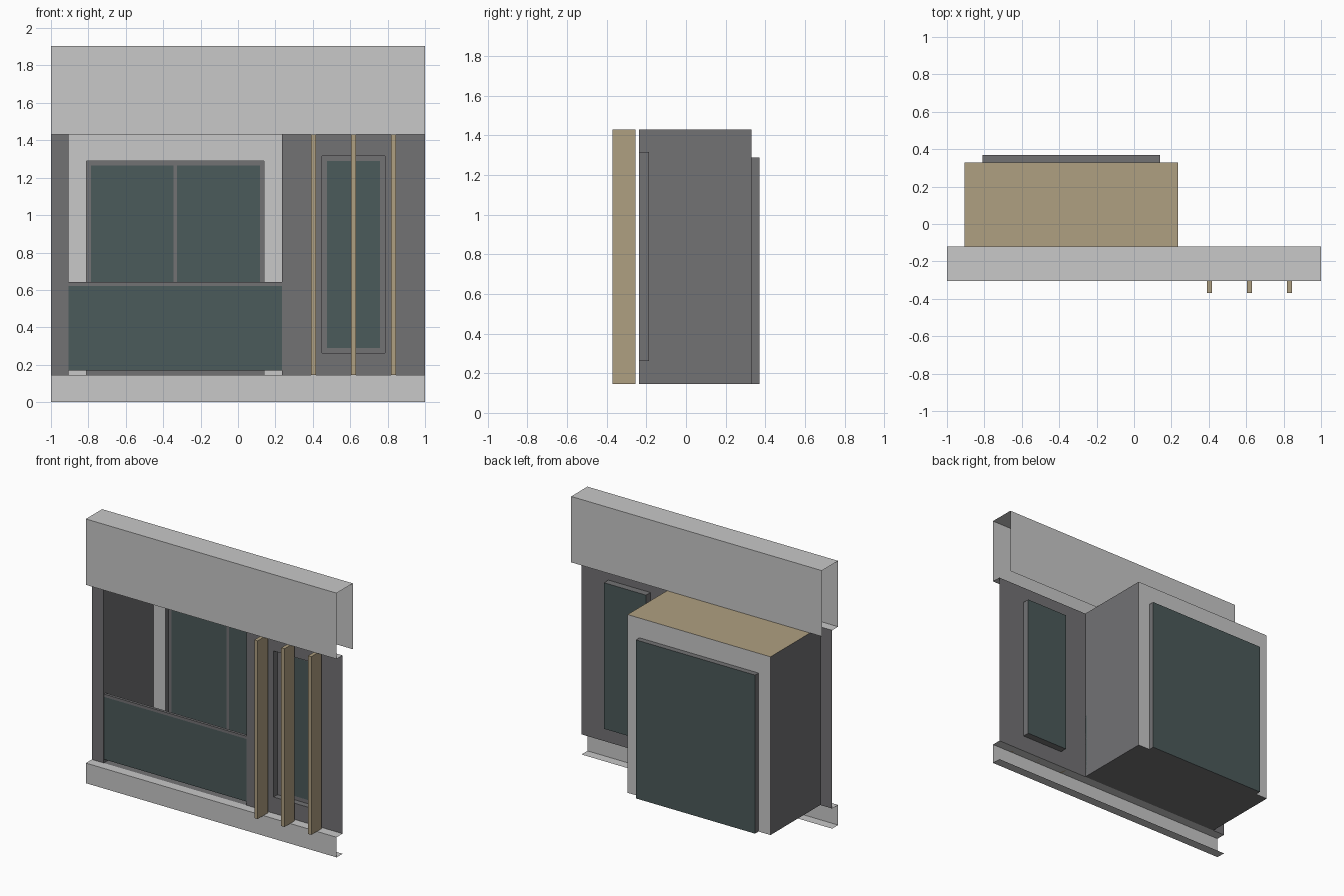
import bpy
import bmesh

cube = bpy.data.objects.get("Cube")
if cube:
    bpy.data.objects.remove(cube, do_unlink=True)


def material(name, rgb):
    m = bpy.data.materials.new(name)
    m.use_nodes = True
    m.diffuse_color = (*rgb, 1)
    m.node_tree.nodes["Principled BSDF"].inputs["Base Color"].default_value = (*rgb, 1)
    return m


CONCRETE = material("light concrete", (0.58, 0.58, 0.58))
CLADDING = material("dark grey cladding", (0.17, 0.168, 0.175))
GLASS = material("teal glass", (0.07, 0.103, 0.103))
WOOD = material("tan wood", (0.43, 0.35, 0.22))


def build(name, faces, mat):
    """Make an object from a list of faces given as corner points."""
    bm = bmesh.new()
    for corners in faces:
        bm.faces.new([bm.verts.new(c) for c in corners])
    bmesh.ops.remove_doubles(bm, verts=bm.verts[:], dist=0.0001)
    mesh = bpy.data.meshes.new(name)
    bm.to_mesh(mesh)
    bm.free()
    mesh.materials.append(mat)
    obj = bpy.data.objects.new(name, mesh)
    bpy.context.collection.objects.link(obj)
    return obj


def sweep_x(name, profile, x0, x1, mat):
    """Folded sheet: (y, z) profile drawn out along x."""
    build(name, [[(x0, *a), (x1, *a), (x1, *b), (x0, *b)]
                 for a, b in zip(profile, profile[1:])], mat)


def sweep_z(name, plan, z0, z1, mat):
    """Folded sheet: (x, y) plan line raised along z."""
    build(name, [[(*a, z0), (*b, z0), (*b, z1), (*a, z1)]
                 for a, b in zip(plan, plan[1:])], mat)


def upright(x0, x1, z0, z1, y):
    return [(x0, y, z0), (x1, y, z0), (x1, y, z1), (x0, y, z1)]


def holed_sheet(name, outer, inner, y, mat):
    """Upright sheet with a rectangular hole; rectangles are x0, x1, z0, z1."""
    a, b, c, d = outer
    e, f, g, h = inner
    strips = [(a, e, c, d), (f, b, c, d), (e, f, c, g), (e, f, h, d)]
    build(name, [upright(*s, y) for s in strips if s[1] > s[0] and s[3] > s[2]], mat)


def box(name, x0, x1, y0, y1, z0, z1, mat):
    bm = bmesh.new()
    bmesh.ops.create_cube(bm, size=1)
    for v in bm.verts:
        v.co = (x1 if v.co.x > 0 else x0, y1 if v.co.y > 0 else y0, z1 if v.co.z > 0 else z0)
    mesh = bpy.data.meshes.new(name)
    bm.to_mesh(mesh)
    bm.free()
    mesh.materials.append(mat)
    bpy.context.collection.objects.link(bpy.data.objects.new(name, mesh))


def window(name, hole, y0, y1, border):
    """Jambs running back from the opening, a thin frame and a pane behind it."""
    a, b, c, d = hole
    ring = [(a, c), (b, c), (b, d), (a, d)]
    build(name + "_jambs", [[(*p[:1], y0, p[1]), (*p[:1], y1, p[1]),
                             (*q[:1], y1, q[1]), (*q[:1], y0, q[1])]
                            for p, q in zip(ring, ring[1:] + ring[:1])], CLADDING)
    build(name + "_glass", [upright(*hole, y1)], GLASS)
    inner = (a + border, b - border, c + border, d - border)
    holed_sheet(name + "_frame", hole, inner, y1 - 0.006, CLADDING)


FRONT, WALL, BACK = -0.305, -0.237, 0.33
BASE, HEAD, TOP = 0.145, 1.43, 1.905
LEFT, RIGHT = -0.905, 0.235          # bay sides

# Concrete bands above and below
sweep_x("upper_band", [(WALL, HEAD), (FRONT, HEAD), (FRONT, TOP), (-0.12, TOP), (-0.12, HEAD)],
        -1, 1, CONCRETE)
sweep_x("lower_band", [(WALL, 0), (FRONT, 0), (FRONT, BASE), (WALL, BASE)], -1, 1, CONCRETE)

# Dark walls and the balcony recess
small = (0.45, 0.785, 0.262, 1.315)
large = (-0.81, 0.14, BASE, 1.288)
sweep_z("end_wall", [(-1, WALL), (LEFT, WALL), (LEFT, BACK)], BASE, HEAD, CLADDING)
sweep_z("bay_side_wall", [(RIGHT, BACK), (RIGHT, WALL)], BASE, HEAD, CLADDING)
holed_sheet("front_wall", (RIGHT, 1, BASE, HEAD), small, WALL, CLADDING)
holed_sheet("bay_back_wall", (LEFT, RIGHT, BASE, HEAD), large, BACK, CONCRETE)
sweep_x("bay_ceiling", [(WALL, HEAD), (BACK, HEAD)], LEFT, RIGHT, WOOD)
sweep_x("bay_floor", [(BACK, BASE), (WALL, BASE)], LEFT, RIGHT, CLADDING)

# Windows
window("small_window", small, WALL, -0.187, 0.027)
window("large_window", large, BACK, 0.37, 0.023)
build("large_window_mullion", [upright(-0.344, -0.326, BASE, 1.288, 0.363)], CLADDING)

# Balcony railing
box("railing_glass", LEFT, RIGHT, -0.234, -0.222, 0.17, 0.622, GLASS)
box("railing_cap", LEFT, RIGHT, -0.236, -0.216, 0.622, 0.642, CLADDING)

# Wooden fins
for i, x in enumerate((0.403, 0.617, 0.831)):
    box(f"wood_fin_{i + 1}", x - 0.013, x + 0.013, -0.37, -0.255, BASE, HEAD, WOOD)
